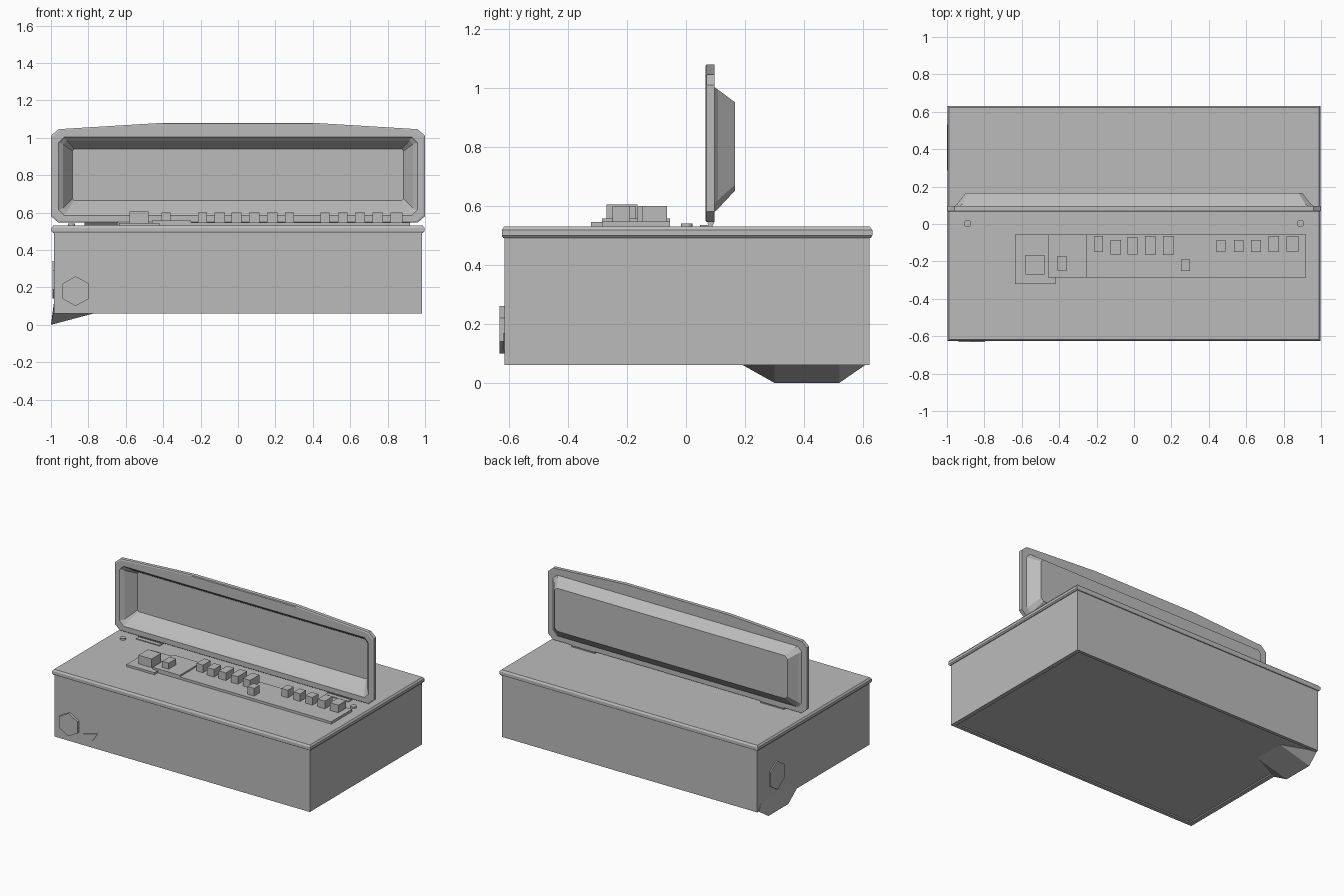
import bpy, bmesh, math
from mathutils import Vector

grey = bpy.data.materials.new("plain grey")
grey.diffuse_color = (0.5, 0.5, 0.5, 1)


def finish(name, bm):
    bmesh.ops.recalc_face_normals(bm, faces=bm.faces[:])
    me = bpy.data.meshes.new(name)
    bm.to_mesh(me)
    bm.free()
    me.materials.append(grey)
    ob = bpy.data.objects.new(name, me)
    bpy.context.collection.objects.link(ob)
    return ob


def loft(name, rings):
    """Skin a list of equal-length point rings and cap both ends."""
    bm = bmesh.new()
    vs = [[bm.verts.new(p) for p in r] for r in rings]
    n = len(vs[0])
    for a, b in zip(vs, vs[1:]):
        for i in range(n):
            j = (i + 1) % n
            bm.faces.new((a[i], a[j], b[j], b[i]))
    bm.faces.new(vs[0])
    bm.faces.new(vs[-1])
    return finish(name, bm)


def rect(x0, x1, y0, y1, z):
    return [(x0, y0, z), (x1, y0, z), (x1, y1, z), (x0, y1, z)]


def box(name, x0, x1, y0, y1, z0, z1):
    return loft(name, [rect(x0, x1, y0, y1, z0), rect(x0, x1, y0, y1, z1)])


# main case with a shallow recessed underside
loft("case_body", [
    rect(-0.95, 0.95, -0.585, 0.595, 0.066),
    rect(-0.955, 0.955, -0.59, 0.60, 0.06),
    rect(-0.985, 0.985, -0.615, 0.622, 0.06),
    rect(-0.985, 0.985, -0.615, 0.622, 0.50)])

# overhanging top plate with a softened upper edge
loft("top_plate", [
    rect(-0.99, 0.99, -0.62, 0.628, 0.492),
    rect(-0.997, 0.997, -0.625, 0.632, 0.50),
    rect(-0.997, 0.997, -0.625, 0.632, 0.518),
    rect(-0.988, 0.988, -0.617, 0.624, 0.53)])


# upright lid: flange, open recess at the front and tapered pan at the back
def lid_ring(w, z0, z1, cx, cz, rise, y):
    return [(-w + cx, y, z0), (w - cx, y, z0), (w, y, z0 + cz), (w, y, z1 - cz),
            (w - cx, y, z1), (0.4, y, z1 + rise), (-0.4, y, z1 + rise),
            (-w + cx, y, z1), (-w, y, z1 - cz), (-w, y, z0 + cz)]


loft("lid", [
    lid_ring(0.885, 0.665, 0.94, 0.01, 0.01, 0, 0.158),
    lid_ring(0.935, 0.605, 0.985, 0.02, 0.02, 0, 0.085),
    lid_ring(0.952, 0.592, 0.998, 0.025, 0.025, 0, 0.072),
    lid_ring(0.96, 0.585, 1.003, 0.03, 0.03, 0, 0.066),
    lid_ring(0.99, 0.55, 1.04, 0.04, 0.035, 0.035, 0.066),
    lid_ring(1.0, 0.546, 1.046, 0.04, 0.035, 0.034, 0.070),
    lid_ring(1.0, 0.546, 1.046, 0.04, 0.035, 0.034, 0.096),
    lid_ring(0.96, 0.58, 1.004, 0.03, 0.03, 0, 0.096),
    lid_ring(0.945, 0.59, 0.995, 0.03, 0.03, 0, 0.108),
    lid_ring(0.90, 0.652, 0.952, 0.02, 0.02, 0, 0.166)])


# discs: hinge barrels, screws and hexagonal knobs
def disc(name, centre, axis, r, h, sides, turn=0.0):
    c = Vector(centre)
    d = Vector(axis).normalized()
    u = d.orthogonal().normalized()
    v = d.cross(u)
    angs = [turn + 2 * math.pi * i / sides for i in range(sides)]
    return loft(name, [[c + d * t + (u * math.cos(a) + v * math.sin(a)) * r for a in angs]
                       for t in (-h / 2, h / 2)])


for side, tag in ((-1, "left"), (1, "right")):
    x = side * 0.73
    box("hinge_leaf_" + tag, x - 0.09, x + 0.09, 0.048, 0.09, 0.528, 0.536)
    disc("hinge_barrel_" + tag, (x, 0.084, 0.543), (1, 0, 0), 0.011, 0.18, 8)
    disc("top_stud_" + tag, (side * 0.89, 0.003, 0.534), (0, 0, 1), 0.02, 0.014, 12)

# control panel plates
box("panel_left", -0.635, -0.42, -0.322, -0.055, 0.525, 0.545)
box("panel_middle", -0.46, -0.25, -0.285, -0.055, 0.525, 0.558)
box("panel_right", -0.25, 0.92, -0.285, -0.055, 0.525, 0.547)

# block keys on the panel: x start, x end, y start, y end
keys = [
    (-0.58, -0.478, -0.27, -0.165), (-0.41, -0.36, -0.25, -0.17),
    (-0.215, -0.165, -0.15, -0.065), (-0.125, -0.07, -0.163, -0.085),
    (-0.035, 0.02, -0.163, -0.07), (0.06, 0.115, -0.165, -0.065),
    (0.155, 0.21, -0.165, -0.065), (0.25, 0.30, -0.25, -0.19),
    (0.44, 0.49, -0.15, -0.085), (0.535, 0.585, -0.15, -0.085),
    (0.625, 0.68, -0.15, -0.085), (0.72, 0.775, -0.15, -0.065),
    (0.815, 0.88, -0.15, -0.065)]
for i, k in enumerate(keys):
    box("key_%d" % (i + 1), *k, 0.53, 0.605 if i == 0 else 0.60)


# side and front fittings
def plate_hex(name, pts0, pts1):
    return loft(name, [pts0, pts1])


def front_hex(y, s):
    return [(-0.868 + s * 0.082 * math.sin(i * math.pi / 3), y,
             0.18 + s * 0.08 * math.cos(i * math.pi / 3)) for i in range(6)]


plate_hex("front_knob", front_hex(-0.60, 1), front_hex(-0.632, 1))
tri = [(-0.76, 0.14), (-0.69, 0.11), (-0.65, 0.17)]
plate_hex("front_tab", [(x, -0.60, z) for x, z in tri], [(x, -0.619, z) for x, z in tri])
side_pts = [(0.41 + 0.088 * math.sin(i * math.tau / 6), 0.24 + 0.10 * math.cos(i * math.tau / 6))
            for i in range(6)]
plate_hex("side_knob", [(-0.97, y, z) for y, z in side_pts], [(-0.993, y, z) for y, z in side_pts])

# slanted foot at the rear left corner
bm = bmesh.new()
for p in [(-1, 0.30, 0), (-1, 0.52, 0), (-0.988, 0.19, 0.062), (-0.988, 0.61, 0.062),
          (-0.76, 0.30, 0.064), (-0.76, 0.52, 0.064), (-0.984, 0.25, 0.12), (-0.984, 0.57, 0.12)]:
    bm.verts.new(p)
bmesh.ops.convex_hull(bm, input=bm.verts[:])
finish("rear_foot", bm)
